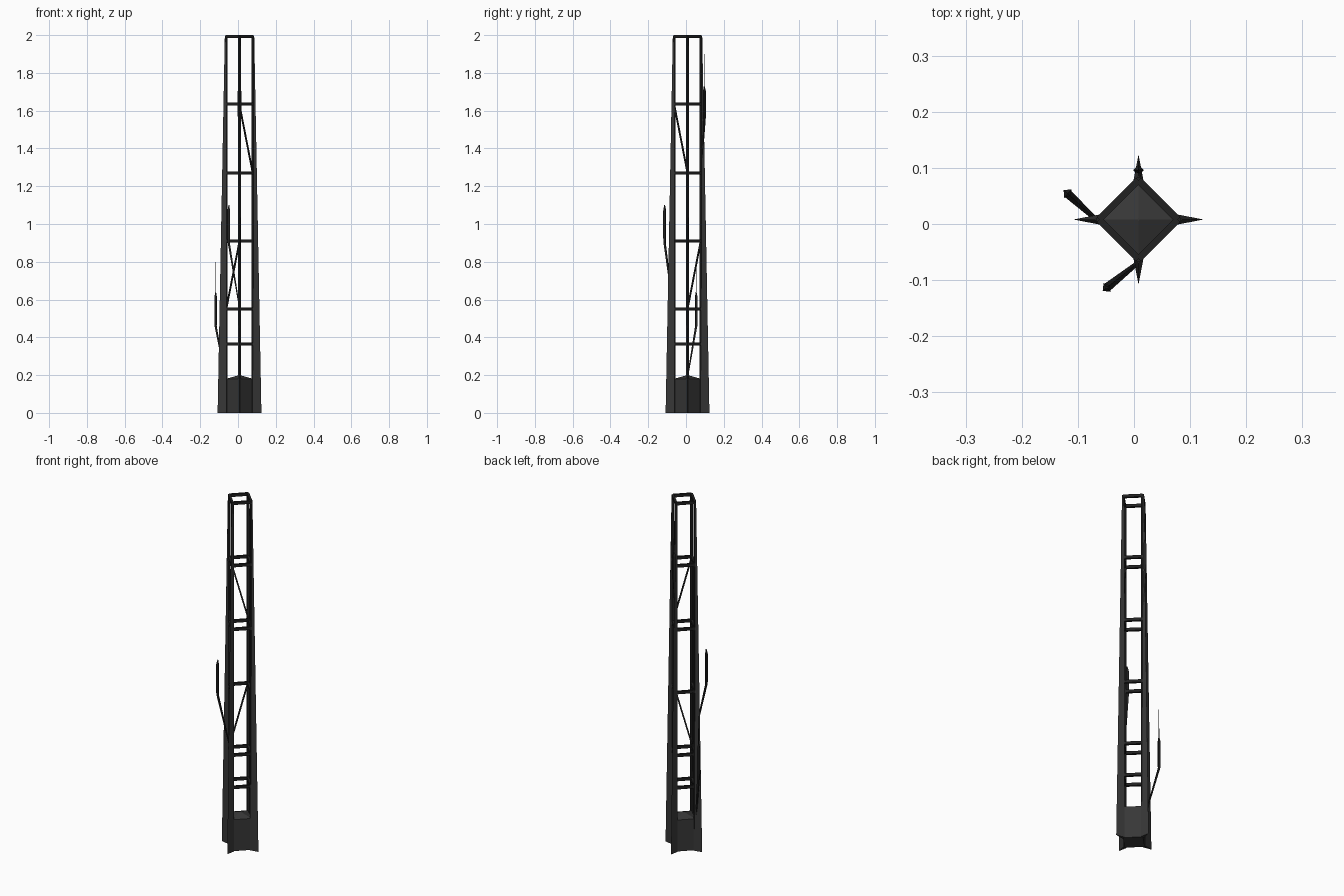
import bpy, bmesh, math
from mathutils import Vector, Matrix

if "Cube" in bpy.data.objects:
    bpy.data.objects.remove(bpy.data.objects["Cube"])

C = Vector((0.008, 0.008, 0))      # tower axis
R = 0.07                           # post radius from the axis


def material(name, v):
    m = bpy.data.materials.new(name)
    m.diffuse_color = (v, v, v, 1)
    m.use_nodes = True
    m.node_tree.nodes["Principled BSDF"].inputs["Base Color"].default_value = m.diffuse_color
    return m


GREY = material("dark grey", 0.038)
BLACK = material("near black", 0.015)


def loft(name, rings, mat, cap=True):
    """Skin matching rings of points into one closed object."""
    bm = bmesh.new()
    vs = [[bm.verts.new(p) for p in ring] for ring in rings]
    n = len(vs[0])
    for a, b in zip(vs, vs[1:]):
        for i in range(n):
            j = (i + 1) % n
            bm.faces.new((a[i], a[j], b[j], b[i]))
    if cap:
        bm.faces.new(vs[0])
        bm.faces.new(vs[-1])
    bmesh.ops.remove_doubles(bm, verts=bm.verts, dist=1e-6)
    bmesh.ops.recalc_face_normals(bm, faces=bm.faces)
    me = bpy.data.meshes.new(name)
    bm.to_mesh(me)
    bm.free()
    me.materials.append(mat)
    ob = bpy.data.objects.new(name, me)
    bpy.context.collection.objects.link(ob)
    return ob


def polar(k, r, side, z):
    """Point seen from corner k: r outwards, side sideways."""
    return C + Matrix.Rotation(k * math.pi / 2, 3, 'Z') @ Vector((r, side, z))


def beam(name, a, b, w, h, mat):
    """Rectangular bar from a to b, w across and h tall."""
    d = (b - a).normalized()
    s = d.cross(Vector((0, 0, 1))).normalized() * w / 2
    u = s.cross(d).normalized() * h / 2
    loft(name, [[p + s + u, p - s + u, p - s - u, p + s - u] for p in (a, b)], mat)


# Corner posts (k: 0 = +x, 1 = +y, 2 = -x, 3 = -y) with tapering fins
for k in range(4):
    loft(f"post_{k}", [[polar(k, 0.063, 0, z), polar(k, 0.071, -0.009, z),
                        polar(k, 0.076, 0, z), polar(k, 0.071, 0.009, z)]
                       for z in (0, 1.995)], BLACK)
    loft(f"fin_{k}", [[polar(k, 0.069, -0.009, z), polar(k, r, 0, z),
                       polar(k, 0.069, 0.009, z)]
                      for z, r in ((0, 0.116), (1.99, 0.078))], GREY)

# Base block with a shallow pyramid top
loft("base_block", [[polar(k, r, 0, z) for k in range(4)]
                    for r, z in ((0.072, 0), (0.072, 0.18), (0.002, 0.2))], GREY)

# Horizontal rails; one is missing on the front right side
for z in (0.365, 0.55, 0.91, 1.27, 1.635, 1.992):
    for k in range(4):
        if z == 0.91 and k == 3:
            continue
        beam(f"rail_{k}_{z}", polar(k, R, 0, z), polar(k + 1, R, 0, z),
             0.012, 0.016, BLACK)

# Diagonal braces
beam("brace_upper", polar(3, R, 0, 1.63), polar(0, R, 0, 1.27), 0.006, 0.008, BLACK)
beam("brace_lower", polar(1, R, 0, 0.91), polar(2, R, 0, 0.55), 0.006, 0.008, BLACK)


def antenna(name, root, x, y, z0, z1, tip):
    """Slanting arm, upright blade and an optional thin whip."""
    base = Vector((x, y, 0))
    out = Vector((x - root.x, y - root.y, 0)).normalized()
    side = Vector((-out.y, out.x, 0))

    def ring(p, r):
        return [p + out * r, p + side * r, p - out * r * 0.6, p - side * r]

    def at(z):
        return base + Vector((0, 0, z))
    rings = [ring(root, 0.004), ring(at(z0), 0.008), ring(at(z0 + 0.03), 0.01),
             ring(at(z1 - 0.03), 0.01), ring(at(z1), 0.003)]
    if tip > z1:
        rings.append(ring(at(tip), 0.0015))
    loft(name, rings, BLACK)


antenna("front_antenna", Vector((0.006, -0.07, 0.57)), -0.048, -0.113, 0.9, 1.1, 1.1)
antenna("left_antenna", Vector((-0.07, 0.01, 0.2)), -0.118, 0.054, 0.46, 0.64, 0.8)
antenna("back_antenna", Vector((0.008, 0.085, 1.35)), 0.008, 0.096, 1.55, 1.73, 1.9)
